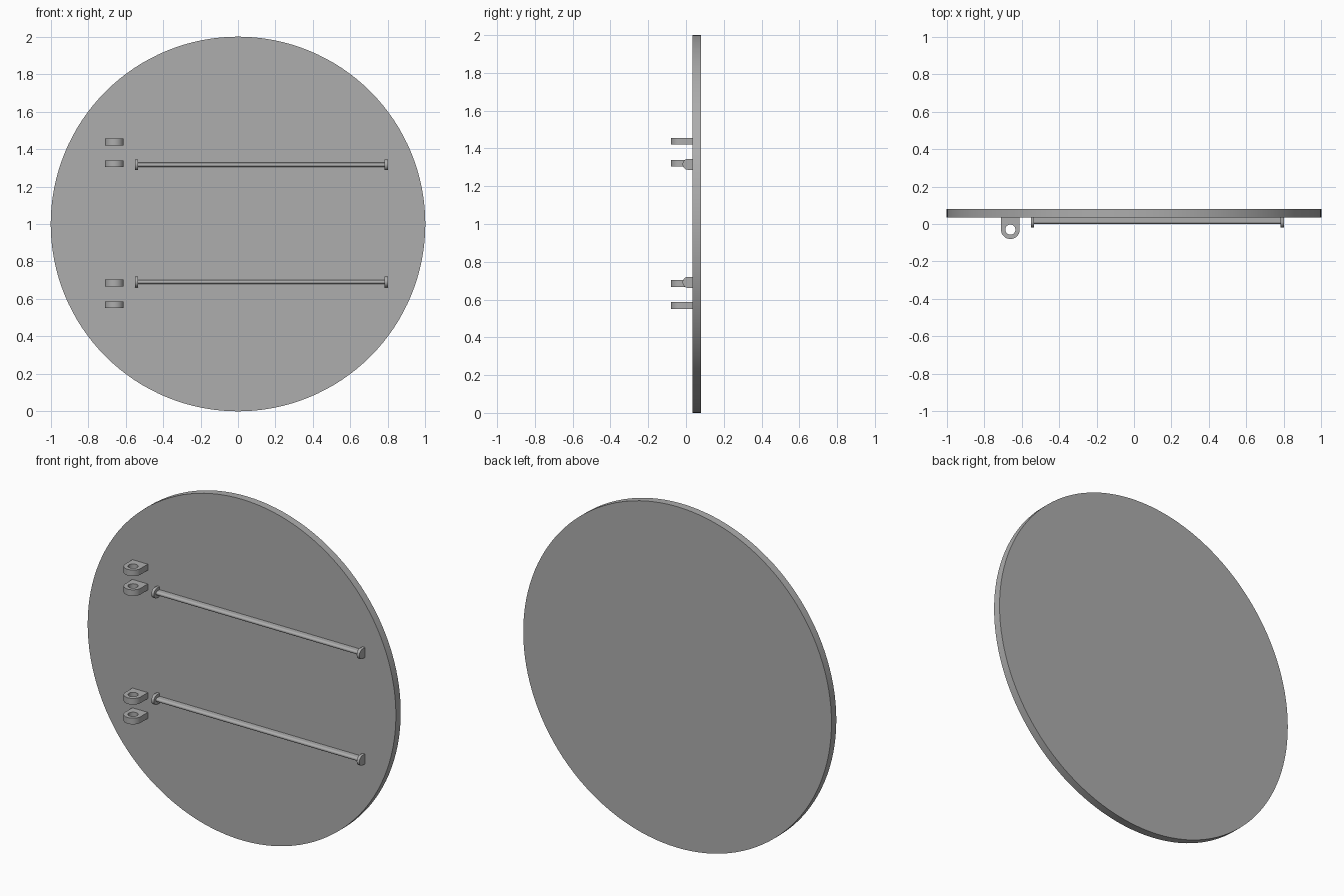
import bpy, bmesh, math
from mathutils import Matrix

old = bpy.data.objects.get("Cube")
if old:
    bpy.data.objects.remove(old, do_unlink=True)

grey = bpy.data.materials.new("plain grey")
grey.use_nodes = True
colour = (0.42, 0.42, 0.42, 1)
grey.diffuse_color = colour
grey.node_tree.nodes["Principled BSDF"].inputs["Base Color"].default_value = colour

FACE_Y = 0.035   # front face of the disc


def finish(bm, name):
    bmesh.ops.recalc_face_normals(bm, faces=bm.faces)
    mesh = bpy.data.meshes.new(name)
    bm.to_mesh(mesh)
    bm.free()
    obj = bpy.data.objects.new(name, mesh)
    bpy.context.collection.objects.link(obj)
    mesh.materials.append(grey)
    bpy.ops.object.select_all(action="DESELECT")
    obj.select_set(True)
    bpy.context.view_layer.objects.active = obj
    bpy.ops.object.shade_smooth_by_angle(angle=math.radians(30))
    return obj


def arch(radius, centre_y, steps=24):
    """Outline with a square root on the disc and a round nose, as (across, y)."""
    arc = [(radius * math.cos(math.pi * i / steps),
            centre_y - radius * math.sin(math.pi * i / steps)) for i in range(steps + 1)]
    return [(radius, FACE_Y)] + arc + [(-radius, FACE_Y)]


def extrude_arch(name, outline, place, depth):
    bm = bmesh.new()
    face = bm.faces.new([bm.verts.new(place(a, y)) for a, y in outline])
    moved = bmesh.ops.extrude_face_region(bm, geom=[face])["geom"]
    bmesh.ops.translate(bm, vec=depth, verts=[v for v in moved if isinstance(v, bmesh.types.BMVert)])
    return finish(bm, name)


def lug(name, x, z, thick=0.036, radius=0.05, hole=0.027, centre_y=-0.03):
    """Arch plate bridged to a round hole, top and bottom."""
    n = 24
    outer = arch(radius, centre_y, n)
    # hole points follow the nose, then return behind it
    inner = [(hole * math.cos(2 * math.pi * i / (2 * n)),
              centre_y - hole * math.sin(2 * math.pi * i / (2 * n))) for i in range(2 * n)]
    bm = bmesh.new()
    rings = []
    for h in (-thick / 2, thick / 2):
        o = [bm.verts.new((x + a, y, z + h)) for a, y in outer]
        r = [bm.verts.new((x + a, y, z + h)) for a, y in inner]
        for i in range(n):
            bm.faces.new((o[i + 1], o[i + 2], r[i + 1], r[i]))
        bm.faces.new([o[0], o[1], r[0]] + r[:n + n // 2 - 1:-1])
        bm.faces.new([o[-1], o[0]] + r[n + n // 2:n - 1:-1] + [o[-2]])
        rings.append((o, r))
    for low, high in zip(*rings):
        for i in range(len(low)):
            j = (i + 1) % len(low)
            bm.faces.new((low[i], low[j], high[j], high[i]))
    return finish(bm, name)


# Round door disc
bm = bmesh.new()
bmesh.ops.create_cone(bm, cap_ends=True, segments=128, radius1=1, radius2=1, depth=0.045,
                      matrix=Matrix.Translation((0, 0.0575, 1)) @ Matrix.Rotation(math.pi / 2, 4, "X"))
finish(bm, "disc")

# Two pairs of hinge lugs
for label, inner_z, step in (("upper", 1.322, 0.116), ("lower", 0.685, -0.116)):
    lug(label + "_inner_lug", -0.66, inner_z)
    lug(label + "_outer_lug", -0.66, inner_z + step)

# Two rails, each with a rounded plate at both ends
for label, z in (("upper", 1.316), ("lower", 0.691)):
    def at(x):
        return lambda a, y: (x, y, z + a)
    extrude_arch(label + "_rail", arch(0.011, 0.012), at(-0.54), (1.33, 0, 0))
    for side, x in (("right", -0.55), ("left", 0.783)):
        extrude_arch(f"{label}_{side}_end_plate", arch(0.029, 0.011), at(x), (0.017, 0, 0))
